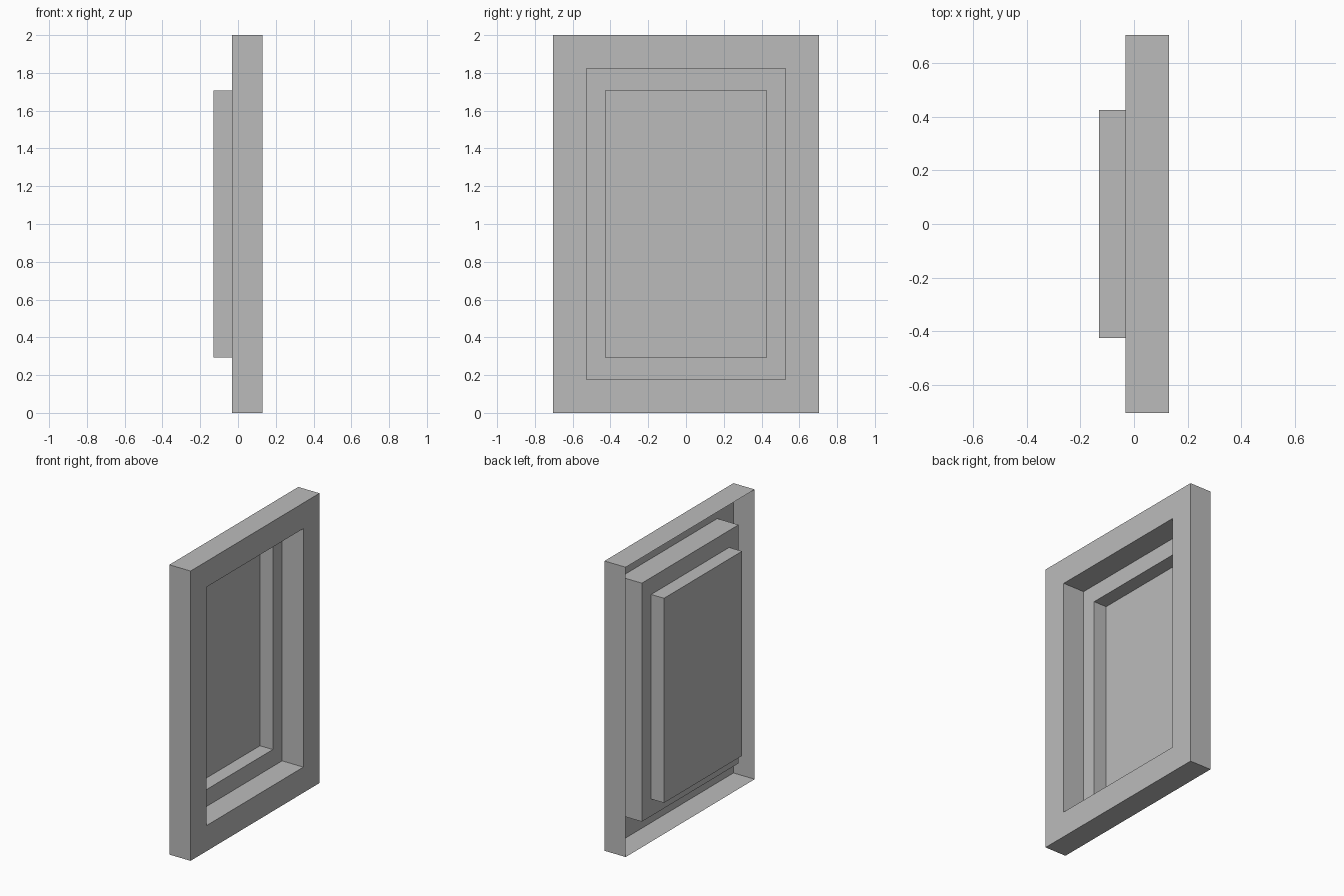
import bpy
import bmesh

cube = bpy.data.objects.get("Cube")
if cube:
    bpy.data.objects.remove(cube, do_unlink=True)

# Single plain grey for the whole panel
grey = bpy.data.materials.new("plain_grey")
grey.use_nodes = True
colour = (0.5, 0.5, 0.5, 1)
grey.diffuse_color = colour
grey.node_tree.nodes["Principled BSDF"].inputs["Base Color"].default_value = colour

# Depth planes along x, and rectangles as (half width, half height)
FRONT, MIDDLE, BACK = 0.13, -0.032, -0.13
OUTER, OPENING, INNER = (0.703, 1.0), (0.527, 0.823), (0.425, 0.706)


def stepped_sheet(name, loops, capped=False):
    """Join successive rectangles into a thin open sheet."""
    bm = bmesh.new()
    rings = []
    for x, (w, h) in loops:
        corners = ((-w, -h), (w, -h), (w, h), (-w, h))
        rings.append([bm.verts.new((x, y, 1 + z)) for y, z in corners])
    for a, b in zip(rings, rings[1:]):
        for i in range(4):
            j = (i + 1) % 4
            bm.faces.new((a[i], a[j], b[j], b[i]))
    if capped:
        bm.faces.new(rings[-1])
    mesh = bpy.data.meshes.new(name)
    bm.to_mesh(mesh)
    bm.free()
    mesh.materials.append(grey)
    obj = bpy.data.objects.new(name, mesh)
    bpy.context.collection.objects.link(obj)
    return obj


# Hollow outer frame, open at the back
stepped_sheet("outer_frame", [(MIDDLE, OUTER), (FRONT, OUTER), (FRONT, OPENING)])
# Walls of the opening and the ledge at their foot
stepped_sheet("recess_step", [(FRONT, OPENING), (MIDDLE, OPENING), (MIDDLE, INNER)])
# Deepest tray with its closed panel
stepped_sheet("recessed_panel", [(MIDDLE, INNER), (BACK, INNER)], capped=True)
